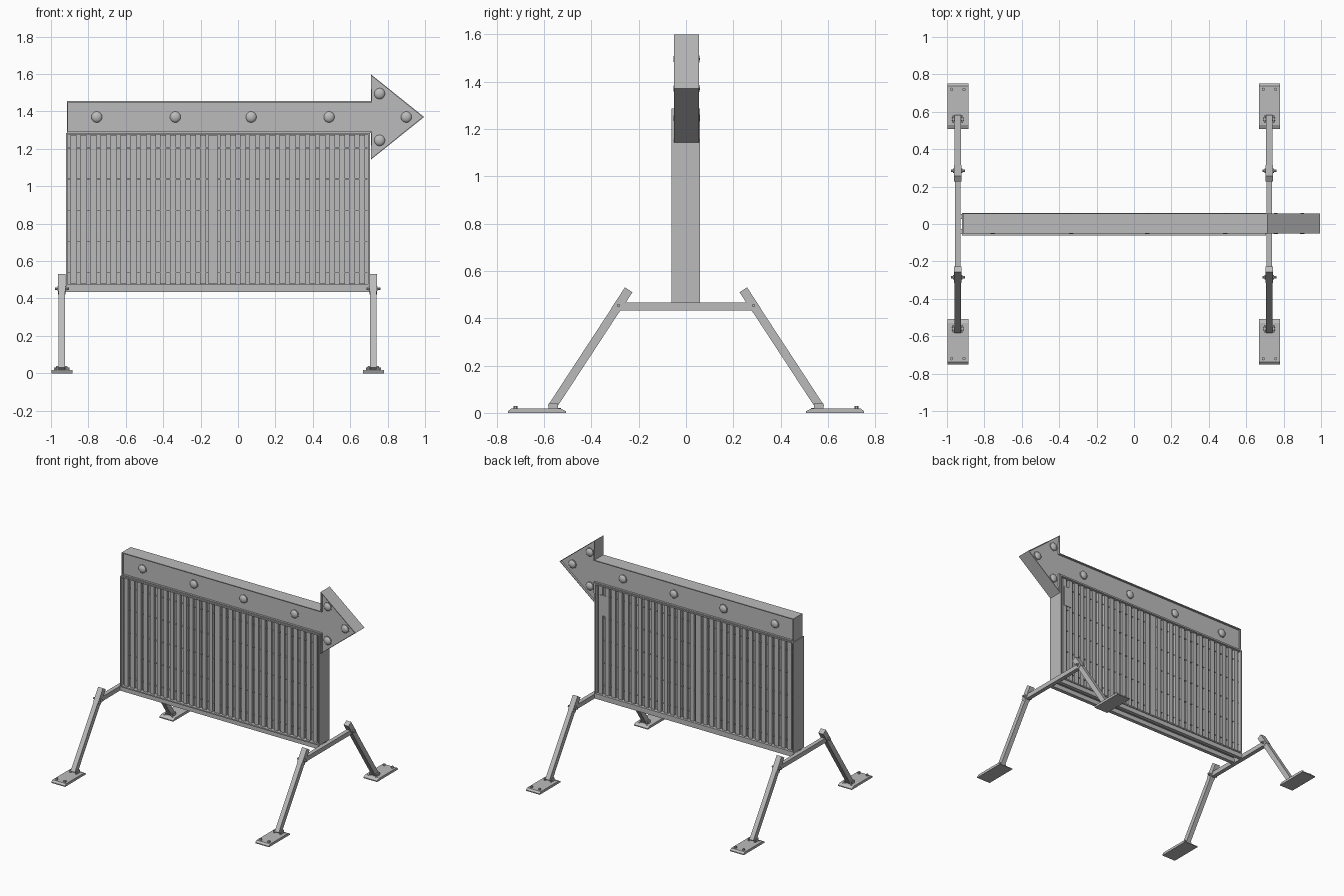
import bpy, bmesh, math
from mathutils import Matrix, Vector

cube = bpy.data.objects.get("Cube")
if cube:
    bpy.data.objects.remove(cube)

steel = bpy.data.materials.new("grey steel")
steel.use_nodes = True
GREY = (0.5, 0.5, 0.5, 1)
steel.diffuse_color = GREY
steel.node_tree.nodes["Principled BSDF"].inputs["Base Color"].default_value = GREY


def finish(name, bm):
    bmesh.ops.recalc_face_normals(bm, faces=bm.faces)
    mesh = bpy.data.meshes.new(name)
    bm.to_mesh(mesh)
    bm.free()
    mesh.materials.append(steel)
    ob = bpy.data.objects.new(name, mesh)
    bpy.context.collection.objects.link(ob)
    return ob


def add_box(bm, x, y, z):
    """Box given as (low, high) ranges."""
    r = (x, y, z)
    size = Vector([b - a for a, b in r])
    mid = Vector([(a + b) / 2 for a, b in r])
    bmesh.ops.create_cube(bm, size=1, matrix=Matrix.Translation(mid) @ Matrix.Diagonal(size).to_4x4())


def add_beam(bm, start, end, width, depth):
    """Rectangular bar between two points, width along x."""
    a, b = Vector(start), Vector(end)
    d = b - a
    rot = Vector((0, 0, 1)).rotation_difference(d).to_matrix().to_4x4()
    bmesh.ops.create_cube(bm, size=1, matrix=Matrix.Translation((a + b) / 2) @ rot
                          @ Matrix.Diagonal((width, depth, d.length, 1)))


def add_rod(bm, centre, radius, length, axis, sides=10):
    turn = {"x": Matrix.Rotation(math.pi / 2, 4, "Y"), "y": Matrix.Rotation(math.pi / 2, 4, "X"),
            "z": Matrix.Identity(4)}[axis]
    bmesh.ops.create_cone(bm, cap_ends=True, segments=sides, radius1=radius, radius2=radius,
                          depth=length, matrix=Matrix.Translation(centre) @ turn)


def recessed_box(name, outline, y0, y1, rim, depth):
    """Extruded outline with a rimmed, sunken panel on the front and back."""
    bm = bmesh.new()
    front = bm.faces.new([bm.verts.new((x, y0, z)) for x, z in outline])
    out = bmesh.ops.extrude_face_region(bm, geom=[front], use_keep_orig=True)["geom"]
    for v in out:
        if isinstance(v, bmesh.types.BMVert):
            v.co.y = y1
    bmesh.ops.recalc_face_normals(bm, faces=bm.faces)
    for f in [f for f in bm.faces if abs(f.normal.y) > 0.9]:
        inward = -f.normal.copy()
        bmesh.ops.inset_region(bm, faces=[f], thickness=rim, depth=0)
        walls = bmesh.ops.extrude_discrete_faces(bm, faces=[f])["faces"]
        for v in walls[0].verts:
            v.co += inward * depth
    return finish(name, bm)


# Display board
L, R, BOTTOM, TOP = -0.92, 0.705, 0.466, 1.285
recessed_box("board_case", [(L, BOTTOM), (R, BOTTOM), (R, TOP), (L, TOP)], -0.062, 0.06, 0.013, 0.03)

# Vertical slats and the narrow ledges behind them
slats, ledges = bmesh.new(), bmesh.new()
COUNT = 30
pitch = (R - L - 0.03) / COUNT
for lo, hi, l_lo, l_hi in ((-0.05, -0.03, -0.042, -0.03), (0.028, 0.048, 0.028, 0.04)):
    for i in range(COUNT):
        x = L + 0.015 + (i + 0.5) * pitch
        half = 0.024 if i == COUNT // 2 - 1 else 0.016
        add_box(slats, (x - half, x + half), (lo, hi), (BOTTOM + 0.012, TOP - 0.012))
    for row in range(5):
        z = 0.54 + row * 0.166
        add_box(ledges, (L + 0.012, R - 0.012), (l_lo, l_hi), (z - 0.002, z + 0.002))
finish("board_slats", slats)
finish("slat_ledges", ledges)

# Access plate on the back
plate = bmesh.new()
add_box(plate, (0.61, 0.67), (0.045, 0.052), (1.06, 1.21))
finish("access_plate", plate)

# Arrow box
recessed_box("arrow_case", [(-0.915, TOP), (0.71, TOP), (0.71, 1.142), (0.995, 1.37),
                            (0.71, 1.598), (0.71, 1.455), (-0.915, 1.455)],
             -0.05, 0.055, 0.009, 0.015)

# Warning lamps on both faces
lamps = bmesh.new()
spots = [(x, 1.37) for x in (-0.755, -0.335, 0.07, 0.487, 0.9)] + [(0.757, 1.495), (0.757, 1.245)]
for x, z in spots:
    for y in (-0.035, 0.04):
        bmesh.ops.create_uvsphere(lamps, u_segments=16, v_segments=10, radius=0.03,
                                  matrix=Matrix.Translation((x, y, z)) @ Matrix.Diagonal((1, 0.62, 1, 1)))
        add_rod(lamps, (x, y, z), 0.033, 0.008, "y", 16)
lamp_ob = finish("warning_lamps", lamps)
bpy.context.view_layer.objects.active = lamp_ob
lamp_ob.select_set(True)
bpy.ops.object.shade_smooth_by_angle(angle=math.radians(40))
lamp_ob.select_set(False)

# Rails under the board
rails = bmesh.new()
for y in (-0.04, 0.04):
    add_box(rails, (-0.935, 0.715), (y - 0.014, y + 0.014), (0.434, BOTTOM))
finish("bottom_rails", rails)

# Stands: crossbar, two splayed legs and hinged feet at each end
for side, cx in (("right", -0.942), ("left", 0.724)):
    bar = bmesh.new()
    add_box(bar, (cx - 0.015, cx + 0.015), (-0.29, 0.29), (0.433, 0.466))
    finish(side + "_crossbar", bar)
    for end, s in (("front", -1), ("back", 1)):
        name = side + "_" + end
        leg = bmesh.new()
        low, high = Vector((cx, s * 0.568, 0.022)), Vector((cx, s * 0.242, 0.52))
        add_beam(leg, low, high, 0.034, 0.036)
        add_beam(leg, low.lerp(high, 0.82), high, 0.04, 0.038)
        finish(name + "_leg", leg)

        bolts = bmesh.new()
        add_rod(bolts, (cx, s * 0.285, 0.453), 0.007, 0.075, "x")
        add_rod(bolts, (cx, s * 0.285, 0.453), 0.013, 0.05, "x", 6)
        add_rod(bolts, (cx, s * 0.56, 0.028), 0.009, 0.062, "x")
        for dx in (-0.033, 0.033):
            add_rod(bolts, (cx + dx, s * 0.72, 0.022), 0.009, 0.016, "z", 6)
            add_rod(bolts, (cx + dx, s * 0.535, 0.016), 0.006, 0.01, "z", 6)
        finish(name + "_bolts", bolts)

        foot = bmesh.new()
        profile = [(0.508, 0), (0.752, 0), (0.752, 0.007), (0.738, 0.018), (0.53, 0.018), (0.508, 0.007)]
        face = foot.faces.new([foot.verts.new((cx - 0.056, s * y, z)) for y, z in profile])
        geom = bmesh.ops.extrude_face_region(foot, geom=[face], use_keep_orig=True)["geom"]
        bmesh.ops.translate(foot, vec=(0.112, 0, 0), verts=[v for v in geom if isinstance(v, bmesh.types.BMVert)])
        for dx in (-0.024, 0.024):
            add_box(foot, (cx + dx - 0.004, cx + dx + 0.004), sorted((s * 0.54, s * 0.58)), (0.015, 0.04))
        finish(name + "_foot", foot)
